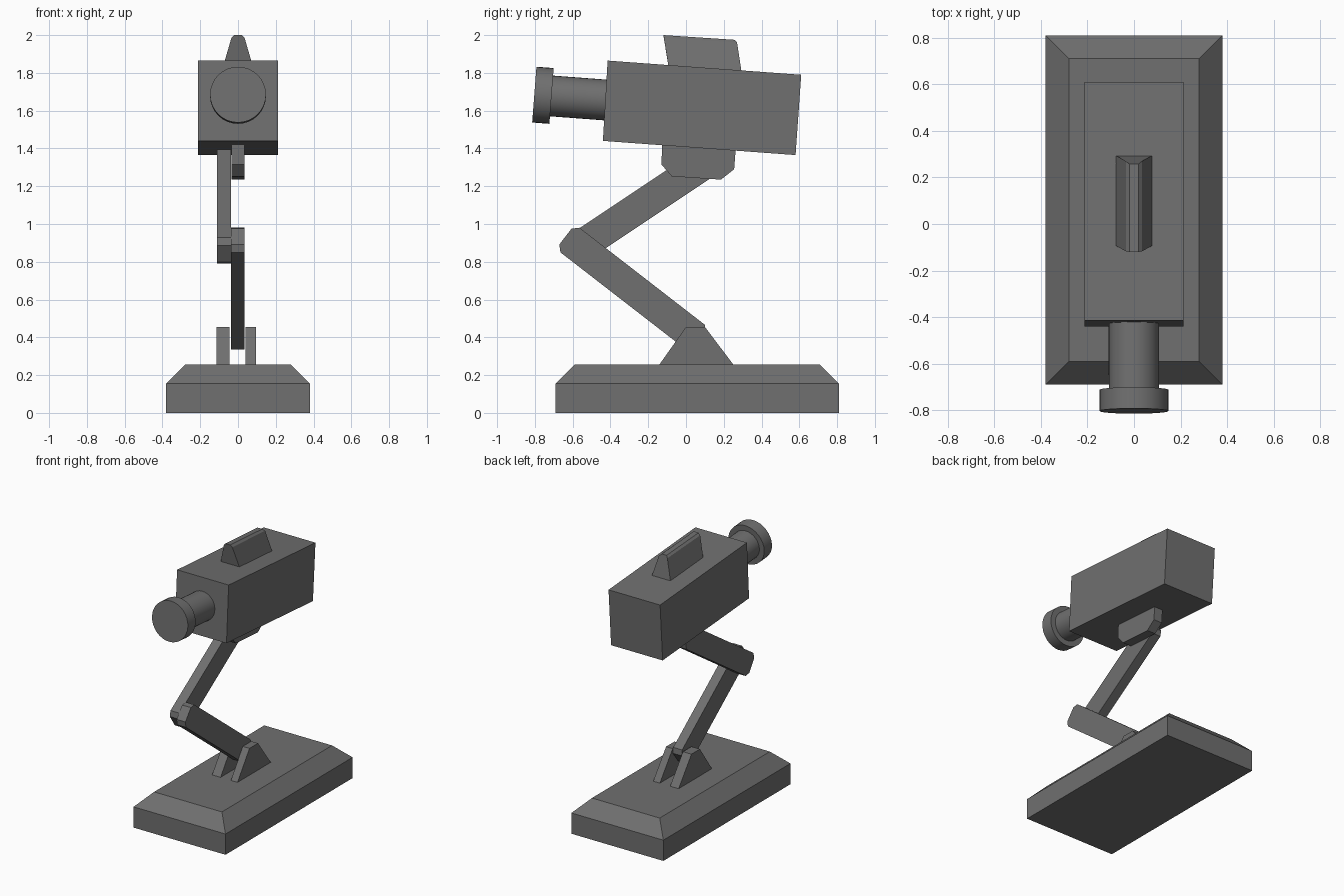
import bpy, bmesh, math
from mathutils import Vector, Matrix

cube = bpy.data.objects.get("Cube")
if cube:
    bpy.data.objects.remove(cube, do_unlink=True)

GREY = (0.16, 0.16, 0.16, 1)
mat = bpy.data.materials.new("dark_grey")
mat.use_nodes = True
mat.diffuse_color = GREY
mat.node_tree.nodes["Principled BSDF"].inputs["Base Color"].default_value = GREY


def finish(name, bm):
    bmesh.ops.recalc_face_normals(bm, faces=bm.faces)
    mesh = bpy.data.meshes.new(name)
    bm.to_mesh(mesh)
    bm.free()
    mesh.materials.append(mat)
    ob = bpy.data.objects.new(name, mesh)
    bpy.context.collection.objects.link(ob)
    return ob


def loft(name, *rings):
    """Closed solid through matching rings of points."""
    bm = bmesh.new()
    loops = [[bm.verts.new(p) for p in ring] for ring in rings]
    n = len(loops[0])
    for a, b in zip(loops, loops[1:]):
        for i in range(n):
            j = (i + 1) % n
            bm.faces.new((a[i], a[j], b[j], b[i]))
    bm.faces.new(loops[0])
    bm.faces.new(loops[-1])
    return finish(name, bm)


def plate(name, x0, x1, profile):
    """Side profile of (y, z) points given thickness along x."""
    return loft(name, *[[(x, y, z) for y, z in profile] for x in (x0, x1)])


def rect(x, y0, y1, z):
    return [(-x, y0, z), (x, y0, z), (x, y1, z), (-x, y1, z)]


def arm(name, x0, x1, start, angle, length=0.84, width=0.165, c=0.03):
    """Bar with chamfered ends; start is its lower near corner."""
    ca, sa = math.cos(angle), math.sin(angle)
    local = [(0, 0), (length, 0), (length + c, c), (length + c, width - c),
             (length, width), (0, width), (-c, width - c), (-c, c)]
    plate(name, x0, x1, [(start[0] + s * ca - t * sa, start[1] + s * sa + t * ca)
                         for s, t in local])


def cylinder(name, radius, start, end):
    a, b = Vector(start), Vector(end)
    bm = bmesh.new()
    bmesh.ops.create_cone(bm, cap_ends=True, segments=32, radius1=radius,
                          radius2=radius, depth=(b - a).length)
    turn = (b - a).to_track_quat('Z', 'Y').to_matrix().to_4x4()
    bm.transform(Matrix.Translation((a + b) / 2) @ turn)
    ob = finish(name, bm)
    bpy.ops.object.select_all(action='DESELECT')
    ob.select_set(True)
    bpy.context.view_layer.objects.active = ob
    bpy.ops.object.shade_smooth_by_angle(angle=math.radians(35))


# Base with sloped upper rim
loft("base", rect(0.38, -0.69, 0.81, 0), rect(0.38, -0.69, 0.81, 0.155),
     rect(0.28, -0.59, 0.71, 0.255))

# Hinge brackets on the base
bracket = [(-0.145, 0.25), (0.0, 0.455), (0.1, 0.455), (0.255, 0.25)]
plate("right_bracket", -0.115, -0.045, bracket)
plate("left_bracket", 0.04, 0.095, bracket)

# Folding arms
arm("lower_arm", -0.038, 0.035, (-0.665, 0.85), math.atan2(-0.515, 0.665))
arm("upper_arm", -0.11, -0.036, (-0.548, 0.79), math.atan2(2, 3))

# Mount under the camera body
plate("mount", -0.035, 0.035, [(-0.125, 1.45), (-0.13, 1.315), (-0.075, 1.252),
                               (0.185, 1.235), (0.255, 1.29), (0.265, 1.42)])

# Tilted camera body
plate("camera_body", -0.213, 0.213, [(-0.44, 1.44), (0.58, 1.365),
                                     (0.61, 1.79), (-0.415, 1.865)])


# Tapered fin on top of the body
def fin_ring(levels):
    return ([(x, y, z) for x, y, z in levels]
            + [(-x, y, z) for x, y, z in reversed(levels)])


loft("top_fin",
     fin_ring([(0.08, -0.092, 1.83), (0.035, -0.117, 1.985), (0.02, -0.12, 2.0)]),
     fin_ring([(0.08, 0.295, 1.80), (0.035, 0.27, 1.962), (0.02, 0.258, 1.975)]))

# Lens barrel and its wider front ring
cylinder("lens_barrel", 0.108, (0, -0.38, 1.653), (0, -0.74, 1.68))
cylinder("lens_ring", 0.148, (0, -0.712, 1.678), (0, -0.803, 1.685))
